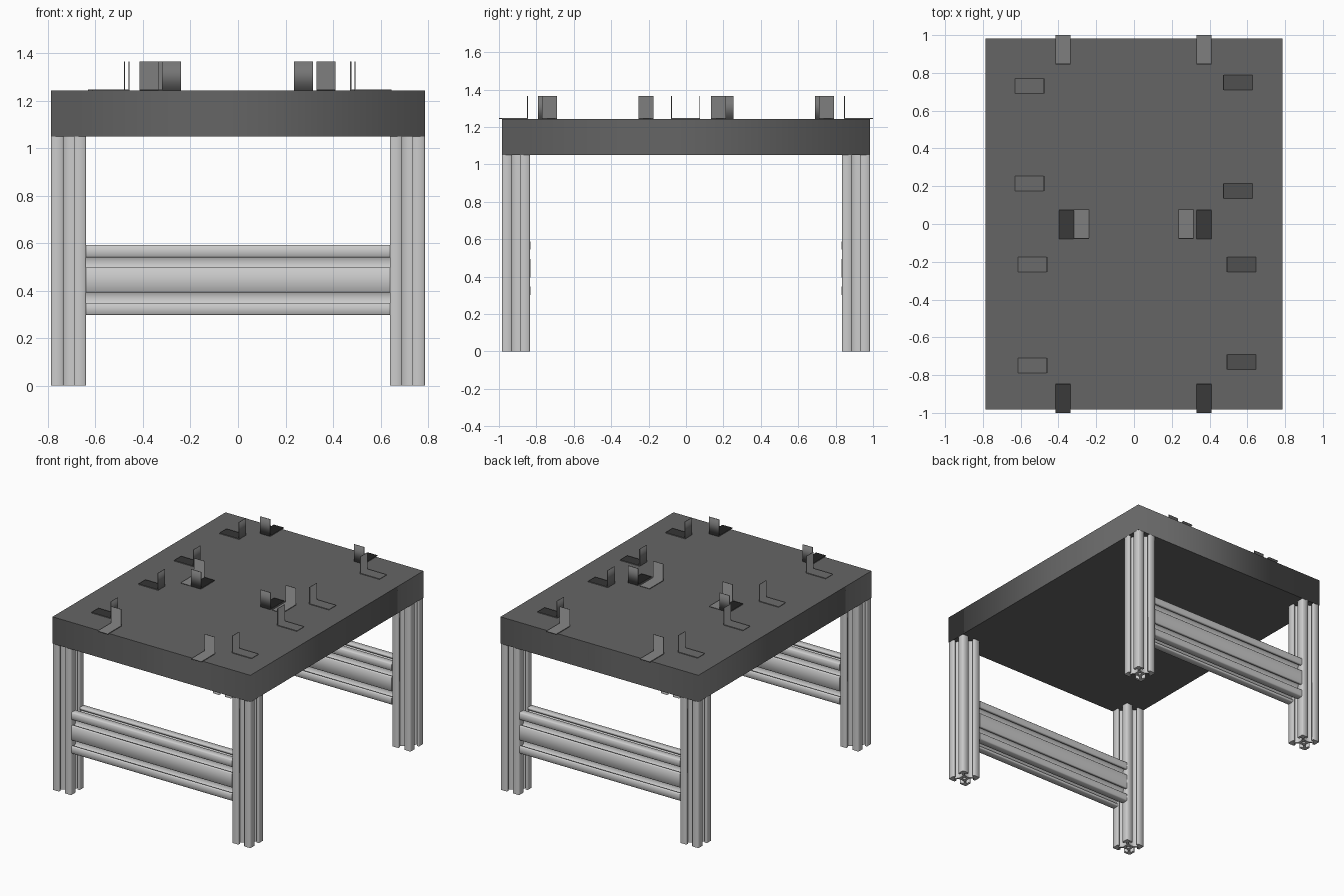
import bpy
from math import radians, cos, sin, pi

if "Cube" in bpy.data.objects:
    bpy.data.objects.remove(bpy.data.objects["Cube"])

CELL = 0.148           # width of one extrusion cell
TOP_Z0, TOP_Z1 = 1.05, 1.243


def material(name, value):
    m = bpy.data.materials.new(name)
    m.diffuse_color = (value, value, value, 1)
    m.use_nodes = True
    m.node_tree.nodes["Principled BSDF"].inputs["Base Color"].default_value = m.diffuse_color
    return m


dark = material("dark_grey", 0.13)
mid = material("mid_grey", 0.18)


def extruded(name, loops, length, mat=None):
    """Fill closed 2D loops (inner loops are holes) and extrude along local z."""
    cu = bpy.data.curves.new(name, 'CURVE')
    cu.dimensions = '2D'
    cu.fill_mode = 'BOTH'
    cu.extrude = length / 2
    for pts in loops:
        sp = cu.splines.new('POLY')
        sp.points.add(len(pts) - 1)
        for p, (x, y) in zip(sp.points, pts):
            p.co = (x, y, 0, 1)
        sp.use_cyclic_u = True
    tmp = bpy.data.objects.new(name + "_curve", cu)
    bpy.context.collection.objects.link(tmp)
    dg = bpy.context.evaluated_depsgraph_get()
    mesh = bpy.data.meshes.new_from_object(tmp.evaluated_get(dg))
    bpy.data.objects.remove(tmp)
    mesh.name = name
    mesh.materials.clear()
    if mat:
        mesh.materials.append(mat)
    return mesh


def place(name, mesh, loc, rot=(0, 0, 0)):
    ob = bpy.data.objects.new(name, mesh)
    bpy.context.collection.objects.link(ob)
    ob.location = loc
    ob.rotation_euler = [radians(a) for a in rot]
    return ob


def slot_outline(rows):
    """T-slot extrusion outline, one cell wide and `rows` cells tall."""
    hw, hh, ch = CELL / 2, rows * CELL / 2, 0.006
    tall = [(i - (rows - 1) / 2) * CELL for i in range(rows)]
    # (along the side, depth below the face) for half of one slot
    half = [(-0.026, 0), (-0.022, 0.004), (-0.022, 0.017), (-0.038, 0.017),
            (-0.038, 0.028), (-0.019, 0.045)]
    slot = half + [(-t, d) for t, d in reversed(half)]
    pts = []
    for k in range(4):
        nx, ny = round(cos(k * pi / 2)), round(sin(k * pi / 2))
        ext, span, centres = (hw, hh, tall) if k % 2 == 0 else (hh, hw, [0])
        side = [(-span + ch, 0)]
        for c in centres:
            side += [(c + t, d) for t, d in slot]
        side.append((span - ch, 0))
        pts += [(nx * (ext - d) - ny * t, ny * (ext - d) + nx * t) for t, d in side]
    return pts


def circle(r, cy=0, n=16):
    return [(r * cos(2 * pi * i / n), cy + r * sin(2 * pi * i / n)) for i in range(n)]


# Table slab
slab = extruded("table_top", [[(-0.787, -0.983), (0.787, -0.983),
                               (0.787, 0.983), (-0.787, 0.983)]],
                TOP_Z1 - TOP_Z0, dark)
place("table_top", slab, (0, 0, (TOP_Z0 + TOP_Z1) / 2))

# Four slotted legs
leg = extruded("leg", [slot_outline(1), circle(0.012)], TOP_Z0)
LX, LY = 0.787 - CELL / 2, 0.983 - CELL / 2
for sx, nx in ((-1, "left"), (1, "right")):
    for sy, ny in ((-1, "front"), (1, "back")):
        place(f"{ny}_{nx}_leg", leg, (sx * LX, sy * LY, TOP_Z0 / 2))

# Double-height slotted rails joining the legs at front and back
rail = extruded("rail", [slot_outline(2), circle(0.012, CELL / 2), circle(0.012, -CELL / 2)],
                2 * LX - CELL)
for sy, ny in ((-1, "front"), (1, "back")):
    place(f"{ny}_rail", rail, (0, sy * (LY - 0.003), 0.445), (90, 0, 90))

# Bent sheet bracket: upright at the origin, foot along local +x
T = 0.005
bracket = extruded("bracket", [[(0, 0), (0.156, 0), (0.156, T), (T, T), (T, 0.122), (0, 0.122)]],
                   0.08, mid)
# Each entry: x and y of the upright, heading of the foot in degrees
spots = [
    # left and right sides
    (-0.475, 0.73, 180), (-0.475, 0.215, 180), (-0.457, -0.215, 180), (-0.457, -0.75, 180),
    (0.472, 0.75, 0), (0.472, 0.175, 0), (0.49, -0.215, 0), (0.49, -0.73, 0),
    # back and front ends
    (-0.375, 0.844, 90), (0.37, 0.844, 90), (-0.375, -0.844, -90), (0.37, -0.844, -90),
    # middle pairs
    (-0.358, 0.076, -90), (-0.279, -0.08, 90), (0.37, 0.076, -90), (0.275, -0.08, 90),
]
for i, (x, y, a) in enumerate(spots):
    place(f"bracket_{i + 1}", bracket, (x, y, TOP_Z1), (90, 0, a))
